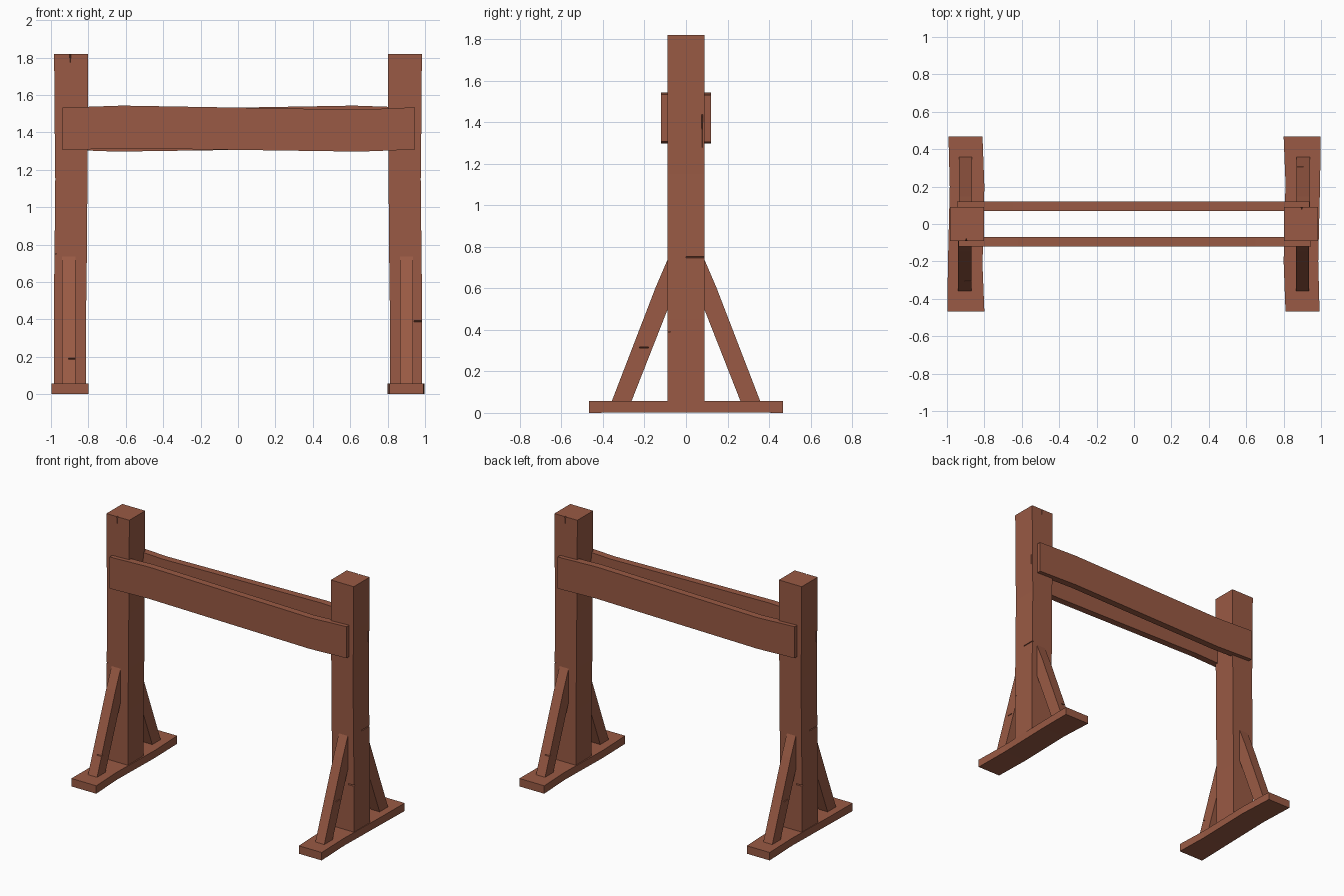
import bpy, bmesh

if "Cube" in bpy.data.objects:
    bpy.data.objects.remove(bpy.data.objects["Cube"])

wood = bpy.data.materials.new("reddish brown wood")
wood.diffuse_color = (0.32, 0.102, 0.058, 1)
wood.use_nodes = True
wood.node_tree.nodes["Principled BSDF"].inputs["Base Color"].default_value = wood.diffuse_color


def make_object(name, bm):
    bmesh.ops.recalc_face_normals(bm, faces=bm.faces)
    me = bpy.data.meshes.new(name)
    bm.to_mesh(me)
    bm.free()
    me.materials.append(wood)
    ob = bpy.data.objects.new(name, me)
    bpy.context.collection.objects.link(ob)
    return ob


def plank(name, rings, s):
    """Loft closed rings of points; s = -1 turns the part half a turn about z."""
    bm = bmesh.new()
    loops = [[bm.verts.new((s * x, s * y, z)) for x, y, z in r] for r in rings]
    n = len(loops[0])
    for a, b in zip(loops, loops[1:]):
        for i in range(n):
            j = (i + 1) % n
            bm.faces.new((a[i], a[j], b[j], b[i]))
    bm.faces.new(loops[0][::-1])
    bm.faces.new(loops[-1])
    return make_object(name, bm)


def crack(ob, wedges, s):
    """Cut thin wedges: mouth given as two edge points pairs, plus inner edge."""
    bm = bmesh.new()
    for pts in wedges:
        vs = [bm.verts.new((s * x, s * y, z)) for x, y, z in pts]
        bmesh.ops.convex_hull(bm, input=vs)
    cutter = make_object(ob.name + "_crack_cutter", bm)
    cutter.hide_render = True
    cutter.hide_viewport = False
    cutter.display_type = 'WIRE'
    m = ob.modifiers.new("cracks", 'BOOLEAN')
    m.operation = 'DIFFERENCE'
    m.solver = 'EXACT'
    m.object = cutter


def slit(x0, x1, y0, y1, z, h, axis):
    """Level wedge whose mouth lies at x0 (axis 0) or y0 (axis 1)."""
    if axis == 0:
        return [(x0, y0, z - h), (x0, y0, z + h), (x0, y1, z - h),
                (x0, y1, z + h), (x1, y0, z), (x1, y1, z)]
    return [(x0, y0, z - h), (x0, y0, z + h), (x1, y0, z - h),
            (x1, y0, z + h), (x0, y1, z), (x1, y1, z)]


for s, side, face in ((1, "left", "front"), (-1, "right", "back")):
    # upright post, slightly bowed
    post_rows = [(-.985, -.813, .05), (-.985, -.812, .45), (-.981, -.808, .75),
                 (-.977, -.805, 1.15), (-.981, -.802, 1.5), (-.983, -.801, 1.82)]
    post = plank(side + "_post",
                 [[(a, -.09, z), (b, -.09, z), (b, .09, z), (a, .09, z)]
                  for a, b, z in post_rows], s)
    crack(post, [
        # split in the top end
        [(-.907, -.1, 1.83), (-.887, -.1, 1.83), (-.897, -.076, 1.83),
         (-.896, -.1, 1.725)],
        # cracks across the outer face and corner
        slit(-.995, -.965, -.1, 0, .75, .006, 0),
        slit(-1.0, -.94, .1, .07, .39, .006, 1),
        # long sliver on the outer face
        [(-.99, -.078, 1.10), (-.99, -.084, 1.45), (-.99, -.072, 1.45),
         (-.967, -.078, 1.42)],
    ], s)

    # foot board, slightly bent
    foot_rows = [(-.998, -.80, -.467, 0), (-.995, -.81, -.22, .003),
                 (-.985, -.80, .2, .003), (-.992, -.81, .467, 0)]
    plank(side + "_foot",
          [[(a, y, z), (b, y, z), (b, y, .057), (a, y, .057)]
           for a, b, y, z in foot_rows], s)

    # front and back diagonal braces
    for d, where, x0, x1 in ((-1, "near", -.942, -.870), (1, "far", -.936, -.865)):
        prof = [(.36, .05), (.265, .05), (.088, .5), (.07, .5),
                (.07, .74), (.088, .74), (.148, .60)]
        brace = plank(side + "_" + where + "_brace",
                      [[(x, d * y, z) for y, z in prof] for x in (x0, x1)], s)
        if d < 0:
            crack(brace, [slit(-.905, -.86, -.33, -.28, .19, .006, 1)], s)
        else:
            crack(brace, [slit(-.95, -.92, .18, .225, .315, .005, 0)], s)

    # long sagging rail
    rail_rows = [(-.937, 1.305, 1.532), (-.62, 1.315, 1.543),
                 (.65, 1.297, 1.521), (.947, 1.308, 1.534)]
    plank(face + "_rail",
          [[(x, -.12, a), (x, -.07, a), (x, -.07, b), (x, -.12, b)]
           for x, a, b in rail_rows], s)
